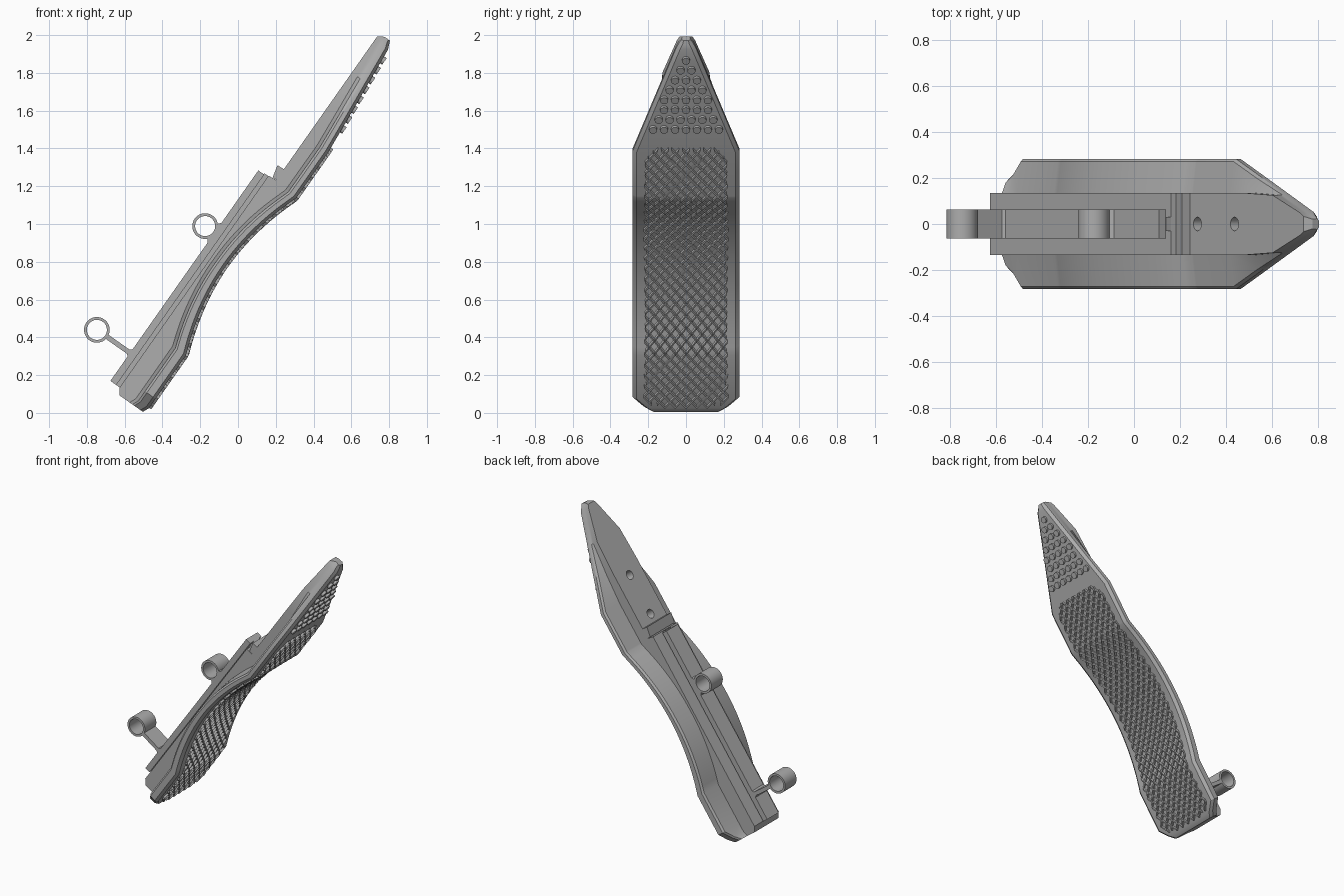
import bpy, bmesh, math
from mathutils import Matrix

cube = bpy.data.objects.get("Cube")
if cube:
    bpy.data.objects.remove(cube, do_unlink=True)

# Parts are laid out flat (x along the pad, y across, z thickness), then tilted
TILT = Matrix.Rotation(math.radians(-54.9), 4, 'Y')

grey = bpy.data.materials.new("plain grey")
grey.use_nodes = True
COLOUR = (0.42, 0.42, 0.42, 1)
grey.diffuse_color = COLOUR
grey.node_tree.nodes["Principled BSDF"].inputs["Base Color"].default_value = COLOUR


def finish(name, bm):
    bmesh.ops.recalc_face_normals(bm, faces=bm.faces)
    mesh = bpy.data.meshes.new(name)
    bm.to_mesh(mesh)
    bm.free()
    mesh.materials.append(grey)
    obj = bpy.data.objects.new(name, mesh)
    bpy.context.collection.objects.link(obj)
    obj.matrix_world = TILT
    return obj


def smooth(obj):
    bpy.ops.object.select_all(action='DESELECT')
    obj.select_set(True)
    bpy.context.view_layer.objects.active = obj
    bpy.ops.object.shade_smooth_by_angle(angle=math.radians(25))


def loft(bm, sections, closed=False):
    rings = [[bm.verts.new(p) for p in s] for s in sections]
    pairs = list(zip(rings, rings[1:]))
    if closed:
        pairs.append((rings[-1], rings[0]))
    else:
        bm.faces.new(rings[0])
        bm.faces.new(rings[-1])
    n = len(rings[0])
    for a, b in pairs:
        for i in range(n):
            j = (i + 1) % n
            bm.faces.new((a[i], a[j], b[j], b[i]))


def prism(bm, profile, half):
    loft(bm, [[(u, y, w) for u, w in profile] for y in (-half, half)])


def box(bm, u0, u1, w0, w1, half):
    prism(bm, [(u0, w0), (u1, w0), (u1, w1), (u0, w1)], half)


def lerp(table, u):
    for (a, va), (b, vb) in zip(table, table[1:]):
        if u <= b:
            return va + (vb - va) * max(0, u - a) / (b - a)
    return table[-1][1]


def sole(u):
    """Height of the gripping face along the pad."""
    if 0.09 < u < 1.11:
        return 0.5 - 0.1 * ((u - 0.6) / 0.51) ** 2
    return lerp([(-0.285, 0.415), (-0.25, 0.4), (1.41, 0.402),
                 (2.03, 0.456), (2.075, 0.475)], u)


WIDTH = [(-0.285, 0.19), (-0.19, 0.283), (1.4, 0.283), (2.03, 0.052), (2.075, 0.025)]
TOP = [(-0.285, 0.565), (-0.255, 0.59), (1.12, 0.59), (1.125, 0.543),
       (2.055, 0.543), (2.075, 0.51)]
RIM = [(0.09, 0.068), (0.6, 0.055), (2.0, 0.05)]


# Main body: arched wings with a raised spine
def body_section(u):
    h, wb, wt = lerp(WIDTH, u), sole(u), lerp(TOP, u)
    yb = min(0.135, h - 0.004)
    b = min(0.02, h * 0.5)
    r = min(wb + lerp(RIM, u), wt - 0.012)
    half = [(h - b, wb), (h, wb + b * 0.8), (h, r - 0.012), (max(h - 0.012, yb), r),
            (yb, min(r + 0.018, wt - 0.004)), (yb, wt)]
    return ([(u, y, w) for y, w in half]
            + [(u, -y, w) for y, w in reversed(half)])


stations = [-0.285, -0.25, -0.19]
stations += [0.09 + 1.02 * i / 24 for i in range(25)]
stations += [1.12, 1.125, 1.4, 1.6, 1.82, 1.95, 2.03, 2.055, 2.075]
bm = bmesh.new()
loft(bm, [body_section(u) for u in stations])
body = finish("pad_body", bm)

# Two blind screw holes in the upper spine
bm = bmesh.new()
for u in (1.252, 1.532):
    bmesh.ops.create_cone(bm, cap_ends=True, segments=24, radius1=0.03, radius2=0.03,
                          depth=0.2, matrix=Matrix.Translation((u, 0, 0.55)))
cutter = finish("screw_hole_cutter", bm)
cutter.hide_render = True
mod = body.modifiers.new("screw_holes", 'BOOLEAN')
mod.operation = 'DIFFERENCE'
mod.solver = 'EXACT'
mod.object = cutter
bpy.context.view_layer.objects.active = body
bpy.ops.object.modifier_apply(modifier=mod.name)
bpy.data.objects.remove(cutter, do_unlink=True)
smooth(body)

# Cross ridge between rail and upper spine
bm = bmesh.new()
prism(bm, [(1.126, 0.5), (1.126, 0.567), (1.193, 0.583), (1.197, 0.5)], 0.135)
finish("cross_ridge", bm)

# T-shaped slider on the spine
bm = bmesh.new()
box(bm, -0.25, 1.112, 0.612, 0.65, 0.063)
box(bm, -0.25, 1.118, 0.58, 0.615, 0.03)
finish("slider", bm)


# Tube eyelets with their supports
def eyelet(name, cu, cw, support):
    bm = bmesh.new()
    sections = []
    for i in range(40):
        a = math.tau * i / 40
        c, s = math.cos(a), math.sin(a)
        sections.append([(cu + r * c, y, cw + r * s)
                         for r, y in ((0.068, -0.063), (0.068, 0.063),
                                      (0.053, 0.063), (0.053, -0.063))])
    loft(bm, sections, closed=True)
    prism(bm, support, 0.063)
    smooth(finish(name, bm))


eyelet("upper_eyelet", 0.709, 0.711,
       [(0.64, 0.645), (0.778, 0.645), (0.755, 0.665), (0.709, 0.657), (0.663, 0.665)])
eyelet("lower_eyelet", -0.07, 0.864,
       [(-0.095, 0.645), (-0.04, 0.645), (-0.056, 0.662), (-0.056, 0.801),
        (-0.082, 0.801), (-0.082, 0.662)])

# Criss-cross grip ribs following the arch
U0, U1, SLOPE, PITCH, STEP = -0.24, 1.438, 0.82, 0.056, 0.0168


def pad_limit(u):
    return min(0.225, 0.165 + min(u - U0, U1 - u))


bm = bmesh.new()
count = int((U1 - U0) / STEP)
for side in (-1, 1):
    for k in range(-4, 30):
        rib = []
        for i in range(count + 1):
            u = U0 + i * STEP
            y = (u - U0) * SLOPE - k * PITCH
            if abs(y) <= pad_limit(u):
                w = sole(u)
                rib.append([(u - 0.011, side * y, w + 0.004), (u + 0.011, side * y, w + 0.004),
                            (u + 0.007, side * y, w - 0.013), (u - 0.007, side * y, w - 0.013)])
        if len(rib) > 1:
            loft(bm, rib)
finish("grip_ribs", bm)

# Triangle of round studs near the tip
bm = bmesh.new()
for row, n in enumerate((1, 2, 3, 4, 5, 5, 6, 7)):
    u = 1.968 - row * 0.0602
    for i in range(n):
        spot = Matrix.Translation((u, (i - (n - 1) / 2) * 0.058, sole(u)))
        bmesh.ops.create_cone(bm, cap_ends=True, segments=16, radius1=0.021, radius2=0.021,
                              depth=0.03, matrix=spot)
smooth(finish("tip_studs", bm))
